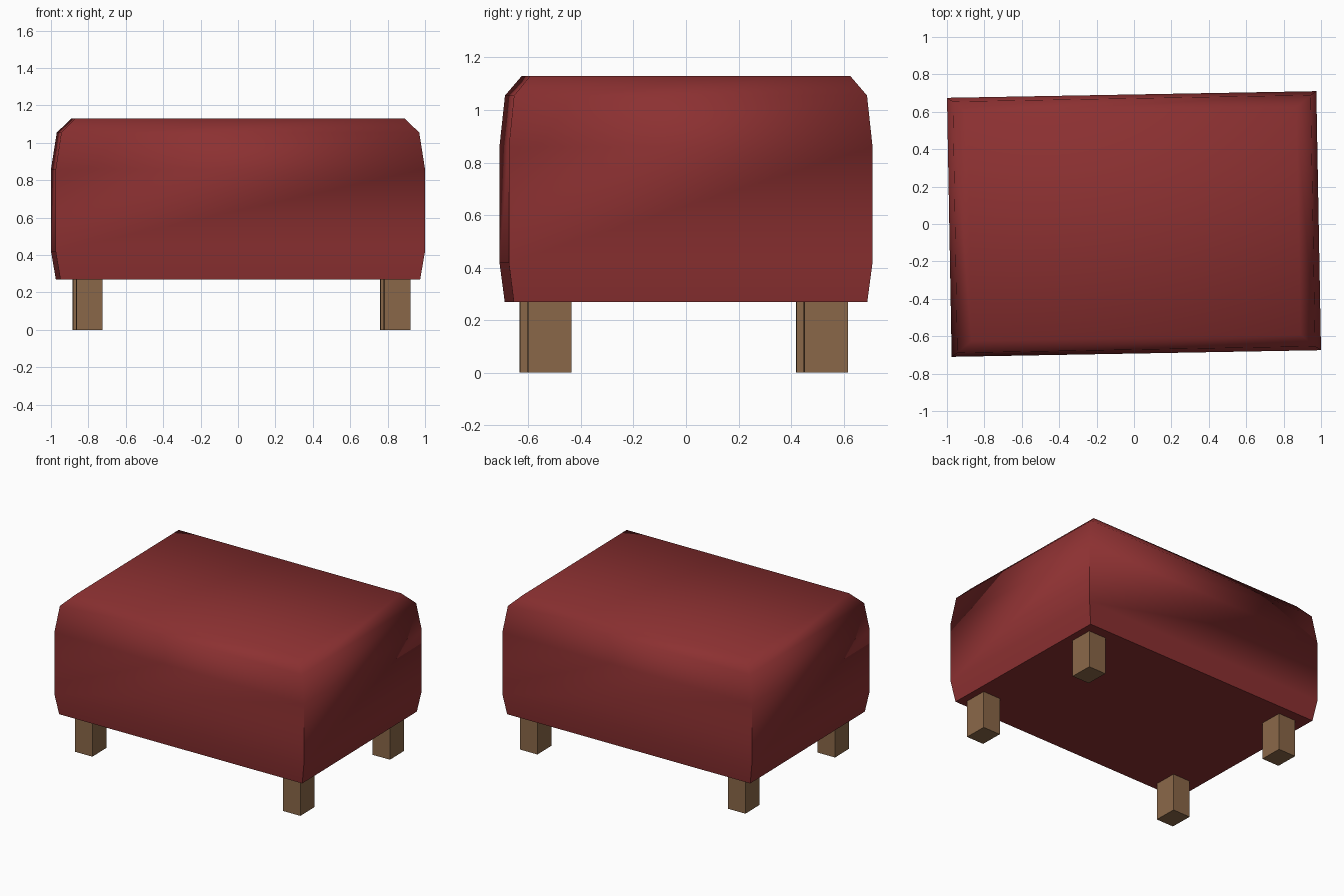
import bpy, bmesh, math

if "Cube" in bpy.data.objects:
    bpy.data.objects.remove(bpy.data.objects["Cube"])

TURN = 0.018  # the whole stool is turned slightly about z


def material(name, rgb):
    m = bpy.data.materials.new(name)
    m.diffuse_color = (*rgb, 1)
    m.use_nodes = True
    m.node_tree.nodes["Principled BSDF"].inputs["Base Color"].default_value = m.diffuse_color
    return m


red = material("red fabric", (0.262, 0.030, 0.031))
brown = material("brown wood", (0.255, 0.137, 0.065))


def add_object(name, bm, mat):
    bmesh.ops.recalc_face_normals(bm, faces=bm.faces)
    mesh = bpy.data.meshes.new(name)
    bm.to_mesh(mesh)
    bm.free()
    mesh.materials.append(mat)
    obj = bpy.data.objects.new(name, mesh)
    bpy.context.collection.objects.link(obj)
    obj.rotation_euler.z = TURN
    return obj


# Cushion: stacked rectangles (z, half width, half depth)
rings = [(0.27, 0.962, 0.673), (0.42, 0.9875, 0.6925), (0.86, 0.9875, 0.6925),
         (1.055, 0.957, 0.672), (1.13, 0.88, 0.609)]
bm = bmesh.new()
loops = [[bm.verts.new((sx * hx, sy * hy, z))
          for sx, sy in ((-1, -1), (1, -1), (1, 1), (-1, 1))] for z, hx, hy in rings]
for low, high in zip(loops, loops[1:]):
    for i in range(4):
        j = (i + 1) % 4
        bm.faces.new((low[i], low[j], high[j], high[i]))
bm.faces.new(loops[0][::-1])
bm.faces.new(loops[-1])
# Soft padded top, crisp lower corners and bottom rim
for f in bm.faces:
    f.smooth = True
for e in bm.edges:
    a, b = (v.co for v in e.verts)
    corner = a.x * b.x > 0 and a.y * b.y > 0 and max(a.z, b.z) < 0.9
    rim = max(a.z, b.z) < 0.28
    e.smooth = not (corner or rim)
add_object("cushion", bm, red)

# Four square-cut legs
for fb, sy in (("front", -1), ("back", 1)):
    for side, sx in (("left", -1), ("right", 1)):
        bm = bmesh.new()
        bmesh.ops.create_cube(bm, size=1)
        bmesh.ops.scale(bm, vec=(0.139, 0.166, 0.28), verts=bm.verts)
        bmesh.ops.translate(bm, vec=(0.0175 + sx * 0.823, -0.009 + sy * 0.526, 0.14), verts=bm.verts)
        add_object(f"{fb}_{side}_leg", bm, brown)
